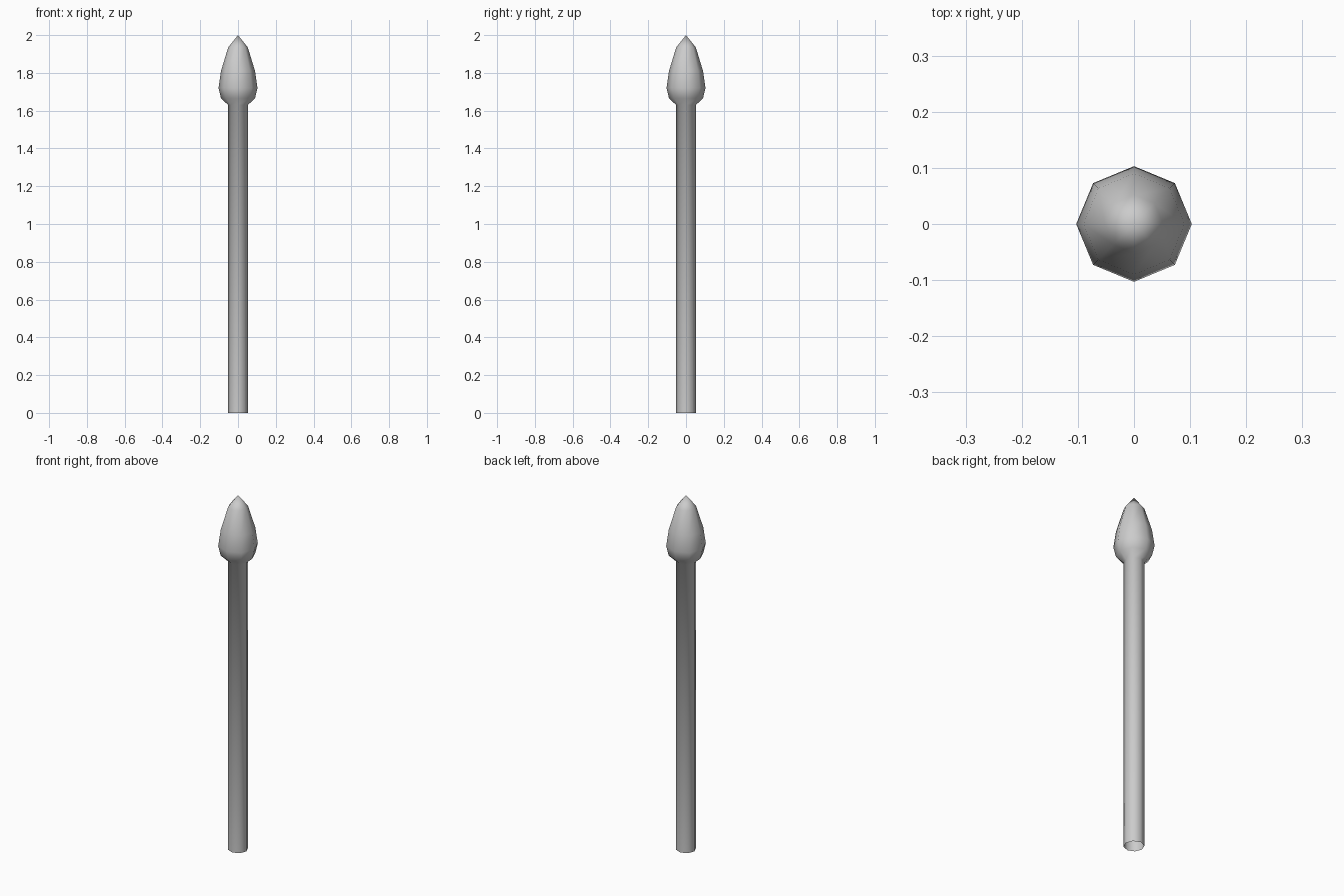
import bpy
import bmesh
import math

cube = bpy.data.objects.get("Cube")
if cube:
    bpy.data.objects.remove(cube, do_unlink=True)

SIDES = 8

grey = bpy.data.materials.new("light_grey")
grey.use_nodes = True
colour = (0.6, 0.6, 0.6, 1)
grey.diffuse_color = colour
grey.node_tree.nodes["Principled BSDF"].inputs["Base Color"].default_value = colour


def lathe(name, profile, tip=None):
    """Turn (radius, height) points round z, optionally closing at a tip."""
    bm = bmesh.new()
    rings = []
    for r, z in profile:
        angles = [math.tau * i / SIDES for i in range(SIDES)]
        rings.append([bm.verts.new((r * math.cos(a), r * math.sin(a), z)) for a in angles])
    for low, high in zip(rings, rings[1:]):
        for i in range(SIDES):
            j = (i + 1) % SIDES
            bm.faces.new((low[i], low[j], high[j], high[i]))
    if tip is not None:
        top = bm.verts.new((0, 0, tip))
        for i in range(SIDES):
            bm.faces.new((rings[-1][i], rings[-1][(i + 1) % SIDES], top))
    for face in bm.faces:
        face.smooth = True
    mesh = bpy.data.meshes.new(name)
    bm.to_mesh(mesh)
    bm.free()
    mesh.materials.append(grey)
    obj = bpy.data.objects.new(name, mesh)
    bpy.context.collection.objects.link(obj)
    return obj


# Straight post, open at the bottom, flowing into the bud-shaped finial
lathe("post_with_finial", [
    (0.052, 0), (0.052, 1.63),
    (0.09, 1.665), (0.103, 1.72), (0.09, 1.81), (0.052, 1.935),
], tip=2.0)
